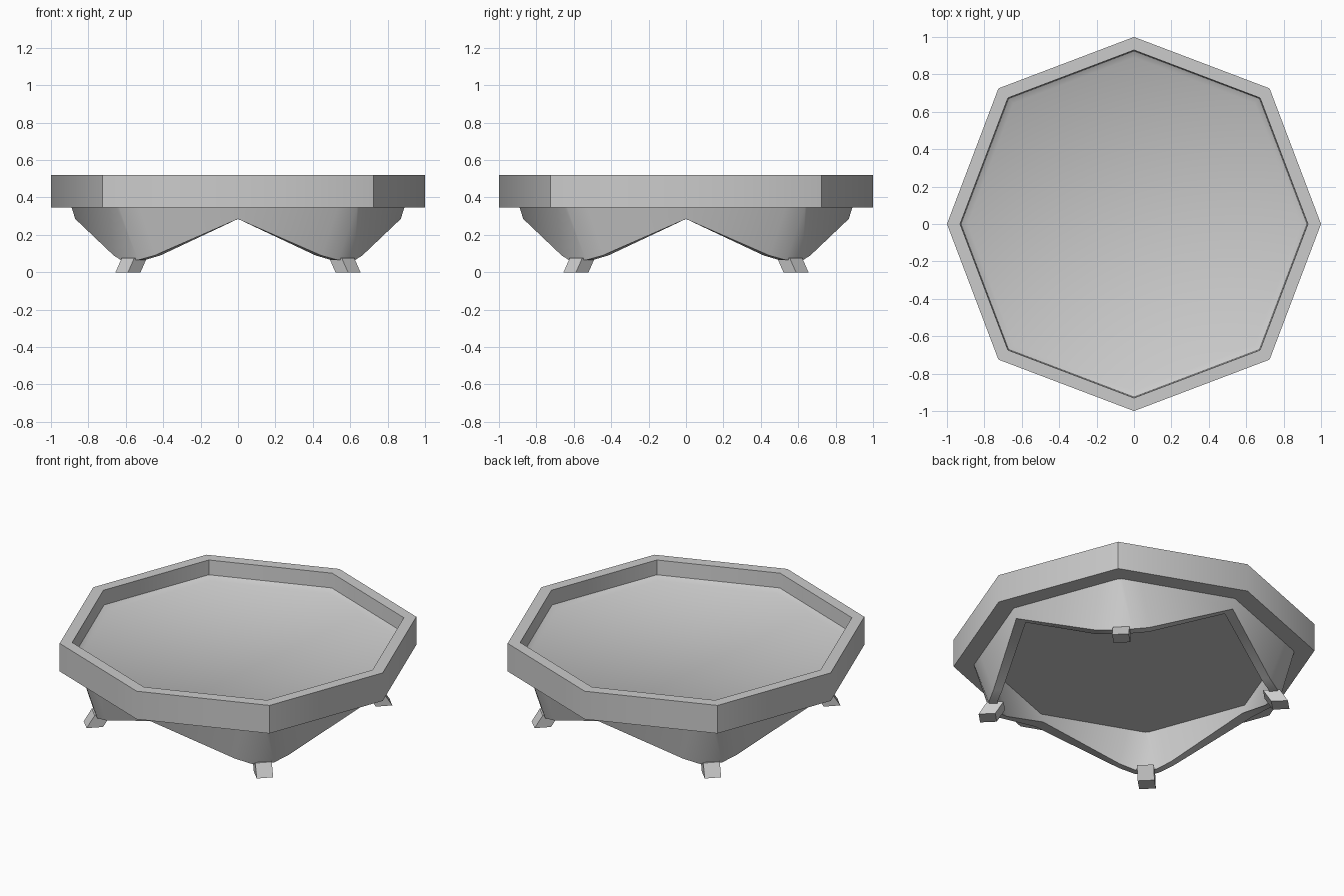
import bpy, math

if "Cube" in bpy.data.objects:
    bpy.data.objects.remove(bpy.data.objects["Cube"])


def add_mesh(name, verts, faces, angle):
    me = bpy.data.meshes.new(name)
    me.from_pydata(verts, [], faces)
    me.validate()
    ob = bpy.data.objects.new(name, me)
    bpy.context.collection.objects.link(ob)
    bpy.ops.object.select_all(action='DESELECT')
    ob.select_set(True)
    bpy.context.view_layer.objects.active = ob
    bpy.ops.object.mode_set(mode='EDIT')
    bpy.ops.mesh.select_all(action='SELECT')
    bpy.ops.mesh.normals_make_consistent(inside=False)
    bpy.ops.object.mode_set(mode='OBJECT')
    if angle:
        bpy.ops.object.shade_smooth_by_angle(angle=math.radians(angle))
    return ob


def four_fold(points):
    # repeat a quarter outline around z
    out = []
    for q in range(4):
        c, s = (1, 0, -1, 0)[q], (0, 1, 0, -1)[q]
        out += [(c * x - s * y, s * x + c * y, z) for x, y, z in points]
    return out


def loft(rings, caps=False):
    n, m = len(rings[0]), len(rings)
    verts = [v for r in rings for v in r]
    faces = []
    for k in range(m - 1):
        a, b = k * n, (k + 1) * n
        faces += [(a + i, a + (i + 1) % n, b + (i + 1) % n, b + i) for i in range(n)]
    if caps:
        faces += [tuple(range(n)), tuple(range((m - 1) * n, m * n))]
    return verts, faces


# five points per quarter: plain octagon with extra points beside each foot
def octagon(s, z):
    return four_fold([(s, 0, z), (0.78 * s, 0.58 * s, z), (0.735 * s, 0.70 * s, z),
                      (0.70 * s, 0.735 * s, z), (0.58 * s, 0.78 * s, z)])


def rim(s, z):
    return four_fold([(s, 0, z), (0.725 * s, 0.725 * s, z)])


def inward(ring, s):
    return [(x * s, y * s, z) for x, y, z in ring]


# octagonal tray: underside, outer wall, flat rim, steep inner wall, recessed floor
add_mesh("tray_top", *loft([rim(1, 0.345), rim(1, 0.52), rim(0.93, 0.52),
                            rim(0.925, 0.43), rim(0.89, 0.41)], caps=True), 45)

# arched apron shell, dipping to each foot, thick at the arch crowns
lower = four_fold([(0.87, 0, 0.285), (0.665, 0.445, 0.09), (0.625, 0.535, 0.065),
                   (0.535, 0.625, 0.065), (0.445, 0.665, 0.09)])
upper = four_fold([(0.89, 0, 0.347), (0.69, 0.53, 0.347), (0.65, 0.635, 0.347),
                   (0.635, 0.65, 0.347), (0.53, 0.69, 0.347)])
inner_low = four_fold([(0.80, 0, 0.285), (0.625, 0.415, 0.09), (0.59, 0.50, 0.065),
                       (0.50, 0.59, 0.065), (0.415, 0.625, 0.09)])
add_mesh("apron", *loft([upper, lower, inner_low, inward(upper, 0.92)]), 50)


# splayed square feet on the diagonals
def foot_section(c, z, w=0.067):
    return [(c + w, c, z), (c, c + w, z), (c - w, c, z), (c, c - w, z)]


for q in range(4):
    foot = add_mesh("foot_%d" % (q + 1),
                    *loft([foot_section(0.588, 0), foot_section(0.555, 0.075)], caps=True), 0)
    foot.rotation_euler.z = q * math.pi / 2
